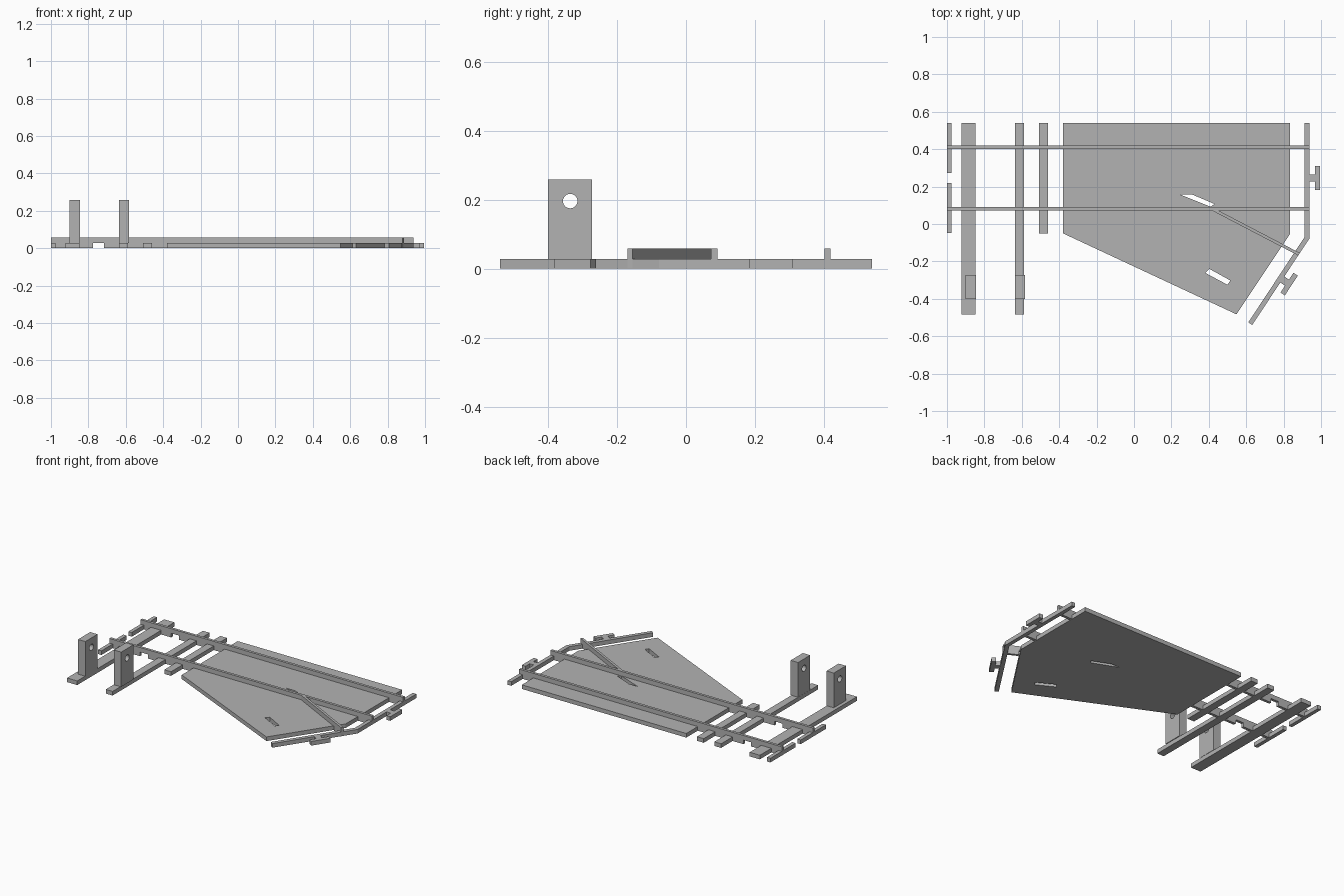
import bpy, bmesh, math
from mathutils import Matrix, Vector

cube = bpy.data.objects.get("Cube")
if cube:
    bpy.data.objects.remove(cube, do_unlink=True)

grey = bpy.data.materials.new("plain grey")
grey.use_nodes = True
COLOUR = (0.45, 0.45, 0.45, 1)
grey.diffuse_color = COLOUR
grey.node_tree.nodes["Principled BSDF"].inputs["Base Color"].default_value = COLOUR

BASE, TOP, POST = 0.0275, 0.058, 0.259


def slab(name, outlines, z0, z1, matrix=Matrix()):
    """Extrude flat outlines from z0 to z1; inner outlines become holes."""
    curve = bpy.data.curves.new(name, "CURVE")
    curve.dimensions, curve.fill_mode = "2D", "BOTH"
    curve.extrude = (z1 - z0) / 2
    for pts in outlines:
        spline = curve.splines.new("POLY")
        spline.points.add(len(pts) - 1)
        for p, (x, y) in zip(spline.points, pts):
            p.co = (x, y, 0, 1)
        spline.use_cyclic_u = True
    temp = bpy.data.objects.new(name + "_outline", curve)
    bpy.context.collection.objects.link(temp)
    bpy.context.view_layer.update()
    depsgraph = bpy.context.evaluated_depsgraph_get()
    mesh = bpy.data.meshes.new_from_object(temp.evaluated_get(depsgraph))
    bpy.data.objects.remove(temp, do_unlink=True)
    bm = bmesh.new()
    bm.from_mesh(mesh)
    bmesh.ops.remove_doubles(bm, verts=bm.verts, dist=1e-5)
    bmesh.ops.translate(bm, verts=bm.verts, vec=(0, 0, (z0 + z1) / 2))
    bmesh.ops.transform(bm, matrix=matrix, verts=bm.verts)
    bmesh.ops.recalc_face_normals(bm, faces=bm.faces)
    for f in bm.faces:
        f.smooth = False
    bm.to_mesh(mesh)
    bm.free()
    mesh.name = name
    mesh.materials.clear()
    mesh.materials.append(grey)
    obj = bpy.data.objects.new(name, mesh)
    bpy.context.collection.objects.link(obj)
    return obj


def rect(x0, x1, y0, y1):
    return [(x0, y0), (x1, y0), (x1, y1), (x0, y1)]


# Ground plate with two slots
plate = [(-0.38, 0.54), (0.833, 0.54), (0.833, -0.055), (0.548, -0.483), (-0.38, -0.05)]
slot_a = [(0.245, 0.158), (0.31, 0.158), (0.43, 0.107), (0.41, 0.092)]
slot_b = [(0.403, -0.24), (0.515, -0.302), (0.50, -0.325), (0.382, -0.262)]
slab("ground_plate", [plate, slot_a, slot_b], 0, BASE)

# Cross ties and end bars
for name, x0, x1, y0, y1 in [
        ("wide_tie", -0.923, -0.848, -0.483, 0.54),
        ("long_tie", -0.637, -0.587, -0.483, 0.54),
        ("short_tie", -0.509, -0.459, -0.05, 0.54),
        ("rear_end_bar", -1, -0.975, 0.273, 0.54),
        ("front_end_bar", -1, -0.975, -0.047, 0.22)]:
    slab(name, [rect(x0, x1, y0, y1)], 0, BASE)

# Two straight rails with fillers between the ties
for side, y0, y1 in [("rear", 0.401, 0.419), ("front", 0.073, 0.091)]:
    slab(side + "_rail", [rect(-1, 0.937, y0, y1)], BASE, TOP)
    for x0, x1 in [(-0.975, -0.923), (-0.848, -0.774), (-0.716, -0.637),
                   (-0.587, -0.509), (-0.459, -0.38), (0.833, 0.911)]:
        slab(side + "_rail_filler", [rect(x0, x1, y0, y1)], 0, BASE)

# Diagonal branch rail, with its filler past the plate edge
start, end = Vector((0.415, 0.082)), Vector((0.883, -0.162))
side = (end - start).normalized().orthogonal() * 0.008


def strip(a, b):
    return [a - side, b - side, b + side, a + side]


slab("branch_rail", [strip(start, end)], BASE, TOP)
slab("branch_rail_filler", [strip(start.lerp(end, 0.82), end)], 0, BASE)

# Bent edge bar
slab("bent_edge_bar", [[(0.911, 0.54), (0.937, 0.54), (0.937, -0.079), (0.632, -0.54),
                        (0.611, -0.526), (0.911, -0.071)]], 0, BASE)

# T-shaped lugs on the bent bar
lug = [(0, -0.019), (0.03, -0.019), (0.03, -0.063), (0.058, -0.063),
       (0.058, 0.063), (0.03, 0.063), (0.03, 0.019), (0, 0.019)]
for name, x, y, angle in [("straight_lug", 0.937, 0.246, 0),
                          ("angled_lug", 0.793, -0.297, -33.5)]:
    place = Matrix.Translation((x, y, 0)) @ Matrix.Rotation(math.radians(angle), 4, "Z")
    slab(name, [lug], 0, BASE, place)

# Upright posts with a round hole; the profile's x, y, z become y, z, x
upright = Matrix(((0, 0, 1, 0), (1, 0, 0, 0), (0, 1, 0, 0), (0, 0, 0, 1)))
hole = [(-0.336 + 0.021 * math.cos(a * math.tau / 32),
         0.196 + 0.021 * math.sin(a * math.tau / 32)) for a in range(32)]
for name, x0, x1 in [("outer_post", -0.9, -0.846), ("inner_post", -0.636, -0.582)]:
    slab(name, [rect(-0.4, -0.272, BASE, POST), hole], x0, x1, upright)
